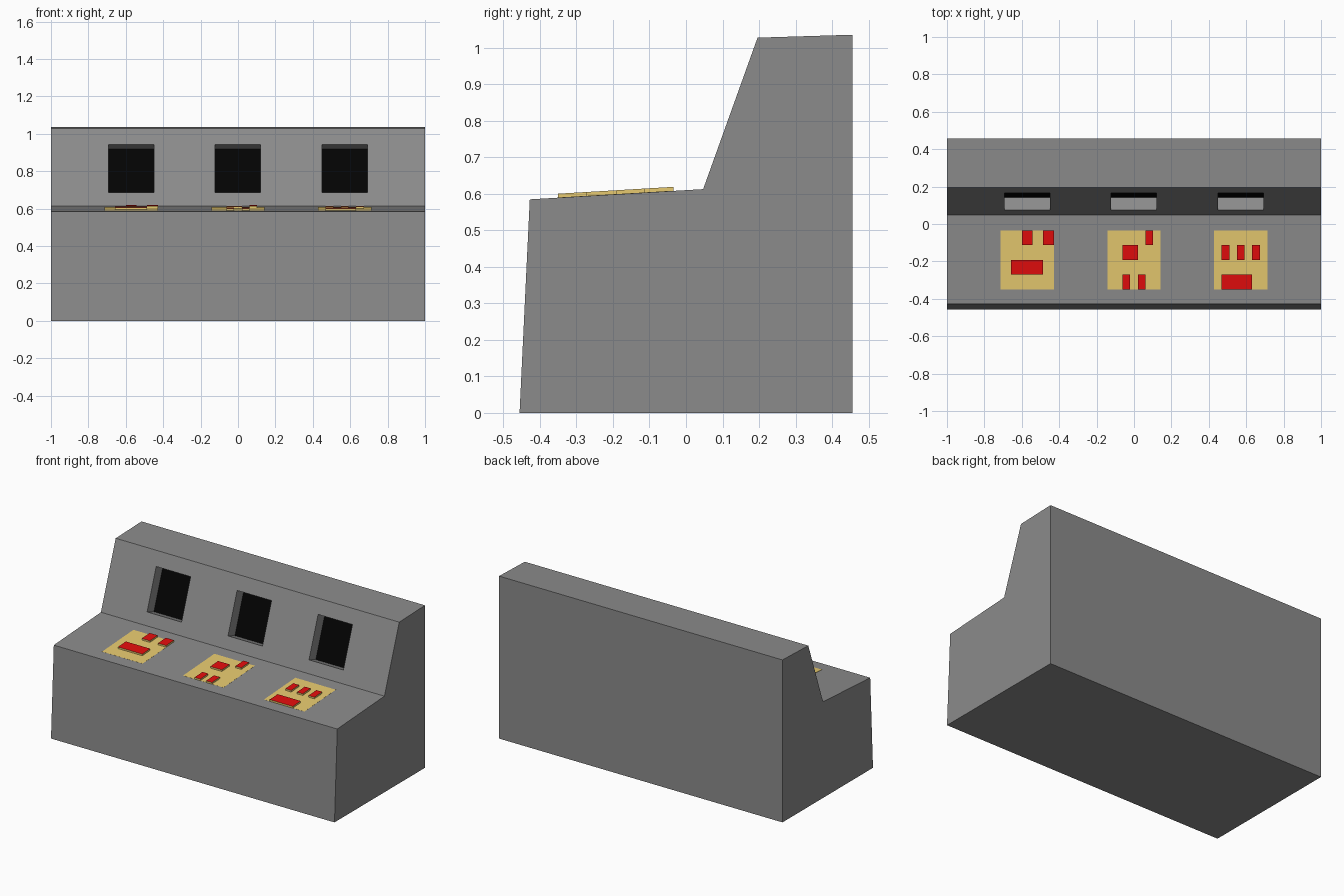
import bpy, bmesh
from mathutils import Vector

if "Cube" in bpy.data.objects:
    bpy.data.objects.remove(bpy.data.objects["Cube"])


def material(name, rgb):
    m = bpy.data.materials.new(name)
    m.diffuse_color = (*rgb, 1)
    m.use_nodes = True
    m.node_tree.nodes["Principled BSDF"].inputs["Base Color"].default_value = m.diffuse_color
    return m


GREY = material("dark_grey", (0.26, 0.26, 0.26))
GOLD = material("gold", (0.80, 0.59, 0.16))
RED = material("red", (0.77, 0.004, 0.004))
BLACK = material("black", (0.001, 0.001, 0.001))


def prism(name, profile, spans, mats=(), top_mat=None):
    """Extrude a (y, z) profile along x over each (x0, x1) span."""
    bm = bmesh.new()
    for x0, x1 in spans:
        f = bm.faces.new([bm.verts.new((x0, y, z)) for y, z in profile])
        r = bmesh.ops.extrude_face_region(bm, geom=[f])
        new = [v for v in r["geom"] if isinstance(v, bmesh.types.BMVert)]
        bmesh.ops.translate(bm, verts=new, vec=(x1 - x0, 0, 0))
    bmesh.ops.recalc_face_normals(bm, faces=bm.faces[:])
    if top_mat is not None:
        for f in bm.faces:
            if f.normal.z > 0.9:
                f.material_index = top_mat
    me = bpy.data.meshes.new(name)
    bm.to_mesh(me)
    bm.free()
    for m in mats:
        me.materials.append(m)
    ob = bpy.data.objects.new(name, me)
    bpy.context.collection.objects.link(ob)
    return ob


# Console body
front, kink, crest = Vector((-0.428, 0.585)), Vector((0.047, 0.613)), Vector((0.196, 1.028))
body = prism("console_body", [(-0.456, 0), front, kink, crest, (0.456, 1.036), (0.456, 0)],
             [(-1, 1)], [GREY])

# Screen recesses, cut square to the sloping face
along = (crest - kink).normalized()
inward = Vector((along.y, -along.x))
CENTRES = (-0.571, 0, 0.571)


def slope_quad(d0, d1):
    lo = kink + along * ((0.687 - kink.y) / along.y)
    hi = kink + along * ((0.942 - kink.y) / along.y)
    return [lo + inward * d0, hi + inward * d0, hi + inward * d1, lo + inward * d1]


spans = [(c - 0.122, c + 0.121) for c in CENTRES]
cutter = prism("recess_cutter", slope_quad(-0.03, 0.074), spans, [GREY])
cutter.hide_render = True
cutter.hide_viewport = True
cut = body.modifiers.new("recesses", "BOOLEAN")
cut.operation = "DIFFERENCE"
cut.solver = "EXACT"
cut.object = cutter

# Black screens at the back of the recesses
prism("screens", slope_quad(0.0735, 0.075), spans, [BLACK])


# Control panels and buttons on the sloping desk
def desk_slab(y0, y1, lo, hi):
    def z(y):
        return front.y + (y - front.x) * (kink.y - front.y) / (kink.x - front.x)
    return [(y0, z(y0) + lo), (y1, z(y1) + lo), (y1, z(y1) + hi), (y0, z(y0) + hi)]


Y0, ROW, W = -0.35, 0.079, 0.2857
prism("control_panels", desk_slab(Y0, Y0 + 4 * ROW, -0.001, 0.0005),
      [(c - W / 2, c + W / 2) for c in CENTRES], [GOLD])

# Per panel: column count, then {row: [(first column, end column)]}
LAYOUTS = [
    (5, {3: [(2, 3), (4, 5)], 1: [(1, 4)]}),
    (7, {3: [(5, 6)], 2: [(2, 4)], 0: [(2, 3), (4, 5)]}),
    (7, {2: [(1, 2), (3, 4), (5, 6)], 0: [(1, 5)]}),
]
for side, c, (cols, rows) in zip(("left", "middle", "right"), CENTRES, LAYOUTS):
    for row, keys in rows.items():
        y = Y0 + row * ROW
        prism(f"{side}_buttons_row_{row}", desk_slab(y, y + ROW, -0.001, 0.011),
              [(c - W / 2 + a * W / cols, c - W / 2 + b * W / cols) for a, b in keys],
              [GOLD, RED], top_mat=1)
